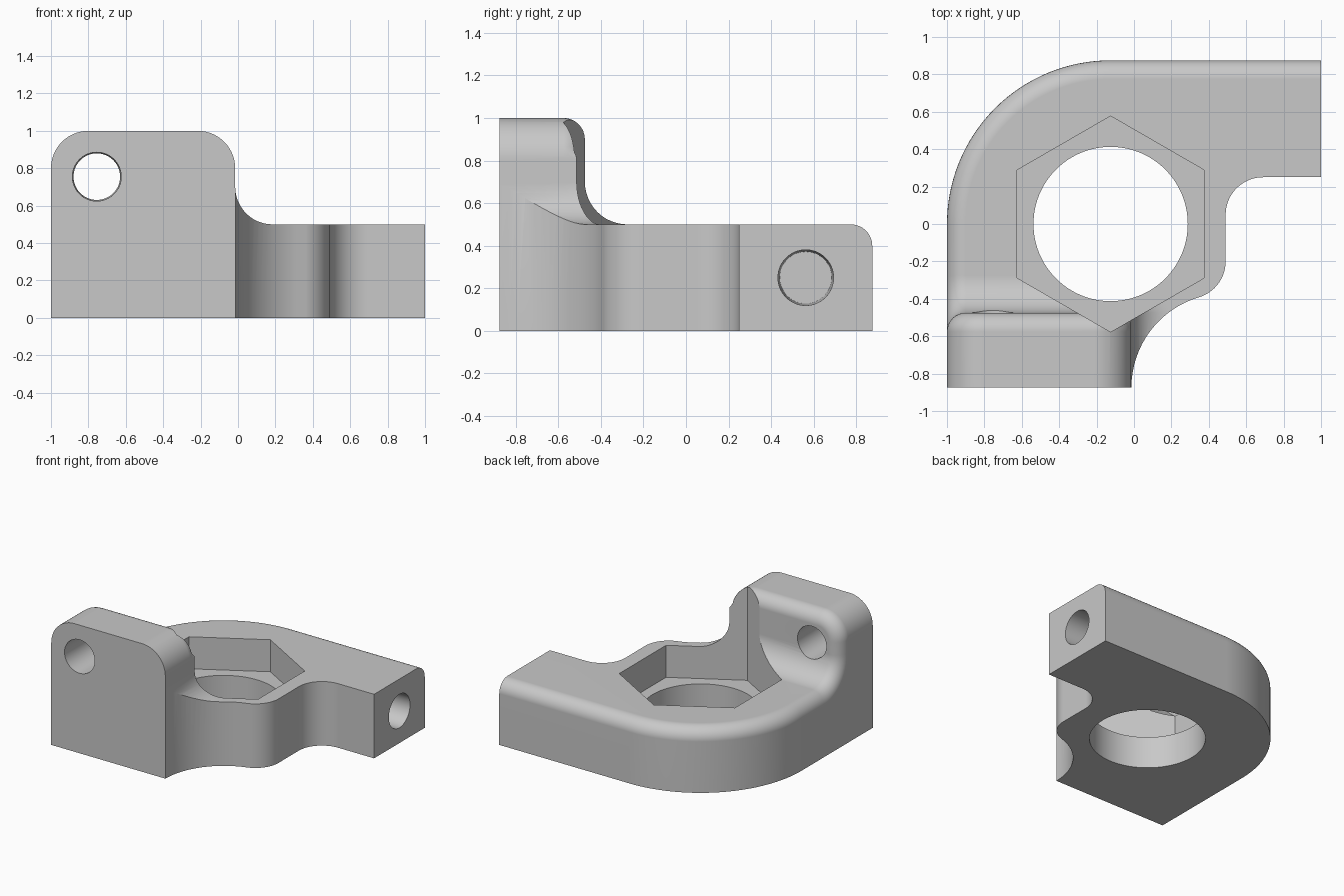
import bpy, bmesh, math
from mathutils import Matrix, Vector

cube = bpy.data.objects.get("Cube")
if cube:
    bpy.data.objects.remove(cube, do_unlink=True)

grey = bpy.data.materials.new("plain_grey")
grey.use_nodes = True
grey.diffuse_color = (0.58, 0.58, 0.58, 1)
grey.node_tree.nodes["Principled BSDF"].inputs["Base Color"].default_value = grey.diffuse_color

BACK, SIDE = -0.475, -0.015      # rear and side planes of the upright lug
FILLET, ROUND = 0.2, 0.1
CX = -0.125                      # centre of the socket


def arc(cx, cy, r, a0, a1, n=16):
    angles = [math.radians(a0 + (a1 - a0) * i / n) for i in range(n + 1)]
    return [(cx + r * math.cos(a), cy + r * math.sin(a)) for a in angles]


def make(name, bm):
    bmesh.ops.remove_doubles(bm, verts=bm.verts, dist=1e-5)
    bmesh.ops.recalc_face_normals(bm, faces=bm.faces)
    mesh = bpy.data.meshes.new(name)
    bm.to_mesh(mesh)
    bm.free()
    mesh.materials.append(grey)
    ob = bpy.data.objects.new(name, mesh)
    bpy.context.collection.objects.link(ob)
    return ob


def prism(name, points, z0, z1):
    bm = bmesh.new()
    face = bm.faces.new([bm.verts.new((x, y, z0)) for x, y in points])
    top = bmesh.ops.extrude_face_region(bm, geom=[face])["geom"]
    bmesh.ops.translate(bm, vec=(0, 0, z1 - z0),
                        verts=[v for v in top if isinstance(v, bmesh.types.BMVert)])
    return make(name, bm)


def rod(name, start, end, r1, r2, sides=64):
    start, end = Vector(start), Vector(end)
    axis = end - start
    turn = axis.to_track_quat('Z', 'Y').to_matrix().to_4x4()
    bm = bmesh.new()
    bmesh.ops.create_cone(bm, cap_ends=True, segments=sides, radius1=r1, radius2=r2,
                          depth=axis.length,
                          matrix=Matrix.Translation((start + end) / 2) @ turn)
    return make(name, bm)


def cut(body, cutter):
    cutter.hide_render = True
    mod = body.modifiers.new("cut", 'BOOLEAN')
    mod.operation, mod.solver, mod.object = 'DIFFERENCE', 'EXACT', cutter
    bpy.context.view_layer.objects.active = body
    bpy.ops.object.modifier_apply(modifier=mod.name)
    bpy.data.objects.remove(cutter, do_unlink=True)


def round_edges(body, rule, radius, segments):
    bm = bmesh.new()
    bm.from_mesh(body.data)
    bmesh.ops.remove_doubles(bm, verts=bm.verts, dist=1e-4)
    bmesh.ops.dissolve_limit(bm, angle_limit=0.005, verts=bm.verts, edges=bm.edges)
    chosen = [e for e in bm.edges
              if len(e.link_faces) == 2 and e.calc_face_angle() > 1 and rule(e)]
    bmesh.ops.bevel(bm, geom=chosen, offset=radius, offset_type='OFFSET',
                    segments=segments, profile=0.5, affect='EDGES', clamp_overlap=False)
    bm.to_mesh(body.data)
    bm.free()


# Plan outline of the whole bracket
outline = [(-1, -0.875)]
outline += arc(0.49, -0.875, 0.504, 180, 106.5)
outline += arc(0.29, -0.2, 0.2, -73.5, 0)[1:]
outline += arc(0.69, 0.05, 0.2, 180, 90)
outline += [(1, 0.25), (1, 0.875)]
outline += arc(CX, 0, 0.875, 90, 180, 32)
body = prism("bracket_body", outline, 0, 1)

# Space above the base, swept round the lug with a concave fillet at its foot
profile = [(0, 1.2)] + arc(FILLET, 0.7, FILLET, 180, 270, 12) + [(3, 0.5), (3, 1.2)]
stations = [((-2, BACK), 90)]
stations += [((SIDE, BACK), 90 - 90 * i / 10) for i in range(11)]
stations += [((SIDE, -2), 0)]
bm = bmesh.new()
rings = []
for (px, py), angle in stations:
    a = math.radians(angle)
    rings.append([bm.verts.new((px + d * math.cos(a), py + d * math.sin(a), z))
                  for d, z in profile])
for r0, r1 in zip(rings, rings[1:]):
    for i in range(len(profile)):
        j = (i + 1) % len(profile)
        bm.faces.new((r0[i], r0[j], r1[j], r1[i]))
bm.faces.new(rings[0])
bm.faces.new(rings[-1])
bmesh.ops.remove_doubles(bm, verts=bm.verts, dist=1e-5)
bmesh.ops.dissolve_degenerate(bm, edges=bm.edges, dist=1e-5)
cut(body, make("upper_space", bm))


# Round the two upper corners of the lug
def lug_corner(e):
    a, b = (v.co for v in e.verts)
    return min(a.z, b.z) > 0.99 and abs(a.x - b.x) < 0.01 and abs(a.y - b.y) > 0.1


round_edges(body, lug_corner, 0.2, 14)


# Round the outer top rim, up and over the rear of the lug
def outer_rim(e):
    def on_wall(p):
        radial = math.hypot(p.x - CX, p.y) > 0.87 and p.x < CX and p.y > 0
        return p.z > 0.49 and p.y > BACK - 0.003 and (p.x < -0.998 or p.y > 0.873 or radial)

    def on_lug(p):
        return abs(p.y - BACK) < 0.003 and p.z > 0.69

    points = [v.co for v in e.verts]
    middle = (points[0] + points[1]) / 2
    return all(map(on_wall, points)) or (all(map(on_lug, points)) and middle.x < SIDE - 0.003)


round_edges(body, outer_rim, ROUND, 8)

# Hexagonal socket, round bore and the two screw holes
hexagon = arc(CX, 0, 0.577, 90, 450, 6)[:-1]
cut(body, prism("hex_socket", hexagon, 0.25, 1.3))
cut(body, rod("bore", (CX, 0, -0.1), (CX, 0, 0.4), 0.4125, 0.4125, 96))
cut(body, rod("lug_hole", (-0.755, -0.9, 0.755), (-0.755, -0.3, 0.755), 0.131, 0.122))
cut(body, rod("arm_hole", (1.02, 0.5625, 0.25), (0.5, 0.5625, 0.25), 0.131, 0.122))

# Smooth curved faces, keep flat faces flat
bpy.ops.object.select_all(action='DESELECT')
body.select_set(True)
bpy.context.view_layer.objects.active = body
bpy.ops.object.shade_smooth_by_angle(angle=math.radians(30))
weighted = body.modifiers.new("flat_faces", 'WEIGHTED_NORMAL')
weighted.keep_sharp = True
